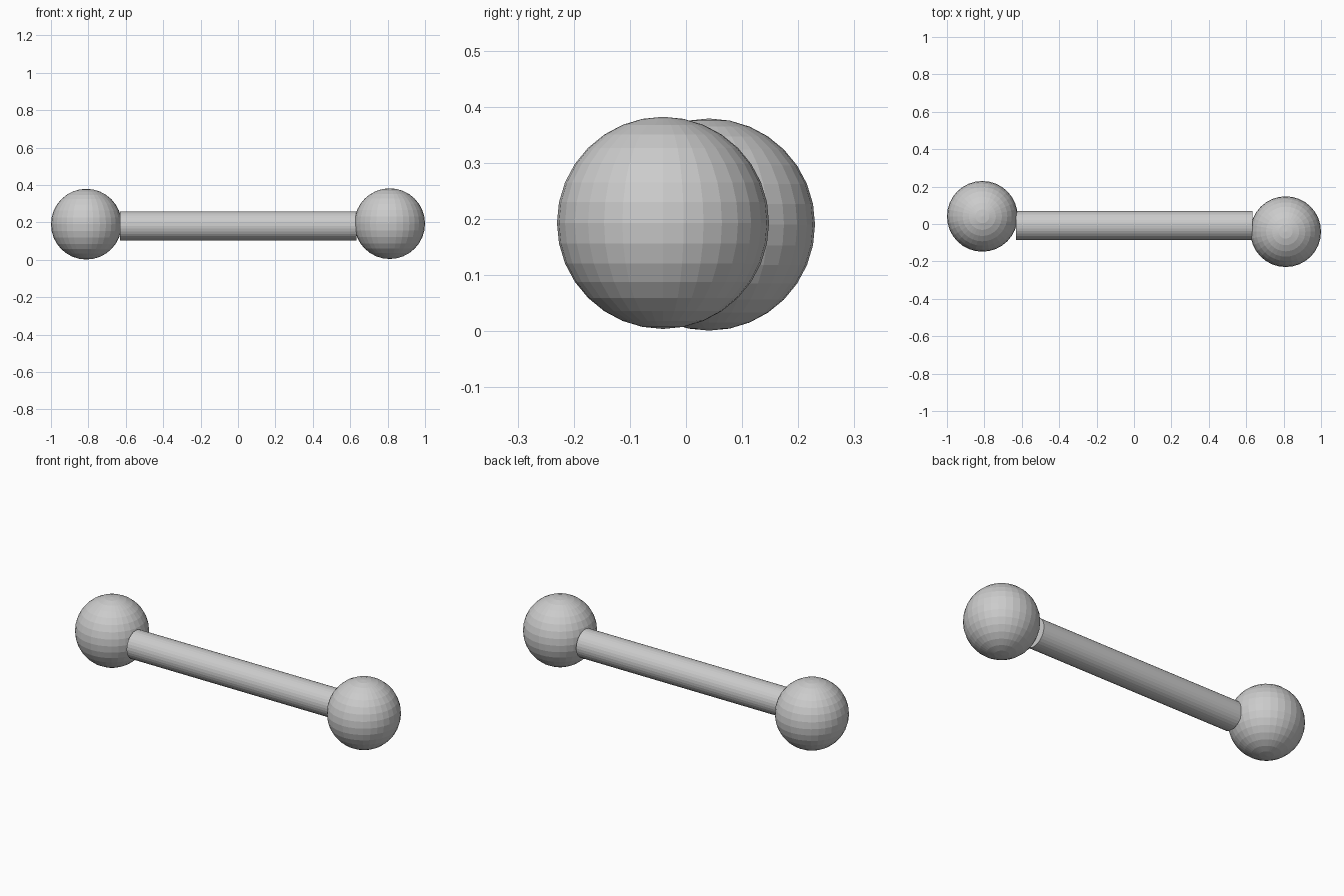
import bpy
from math import pi

if "Cube" in bpy.data.objects:
    bpy.data.objects.remove(bpy.data.objects["Cube"])

# Round weights at each end, slightly offset in y
for name, x, y, z in (("left_weight", -0.811, 0.041, 0.19),
                      ("right_weight", 0.811, -0.041, 0.193)):
    bpy.ops.mesh.primitive_uv_sphere_add(segments=32, ring_count=16,
                                         radius=0.189, location=(x, y, z))
    bpy.context.object.name = name

# Handle bar along x, capped at both ends
bpy.ops.mesh.primitive_cylinder_add(vertices=32, radius=0.078, depth=1.265,
                                    location=(0.001, -0.008, 0.181),
                                    rotation=(0, pi / 2, 0))
bpy.context.object.name = "handle_bar"
